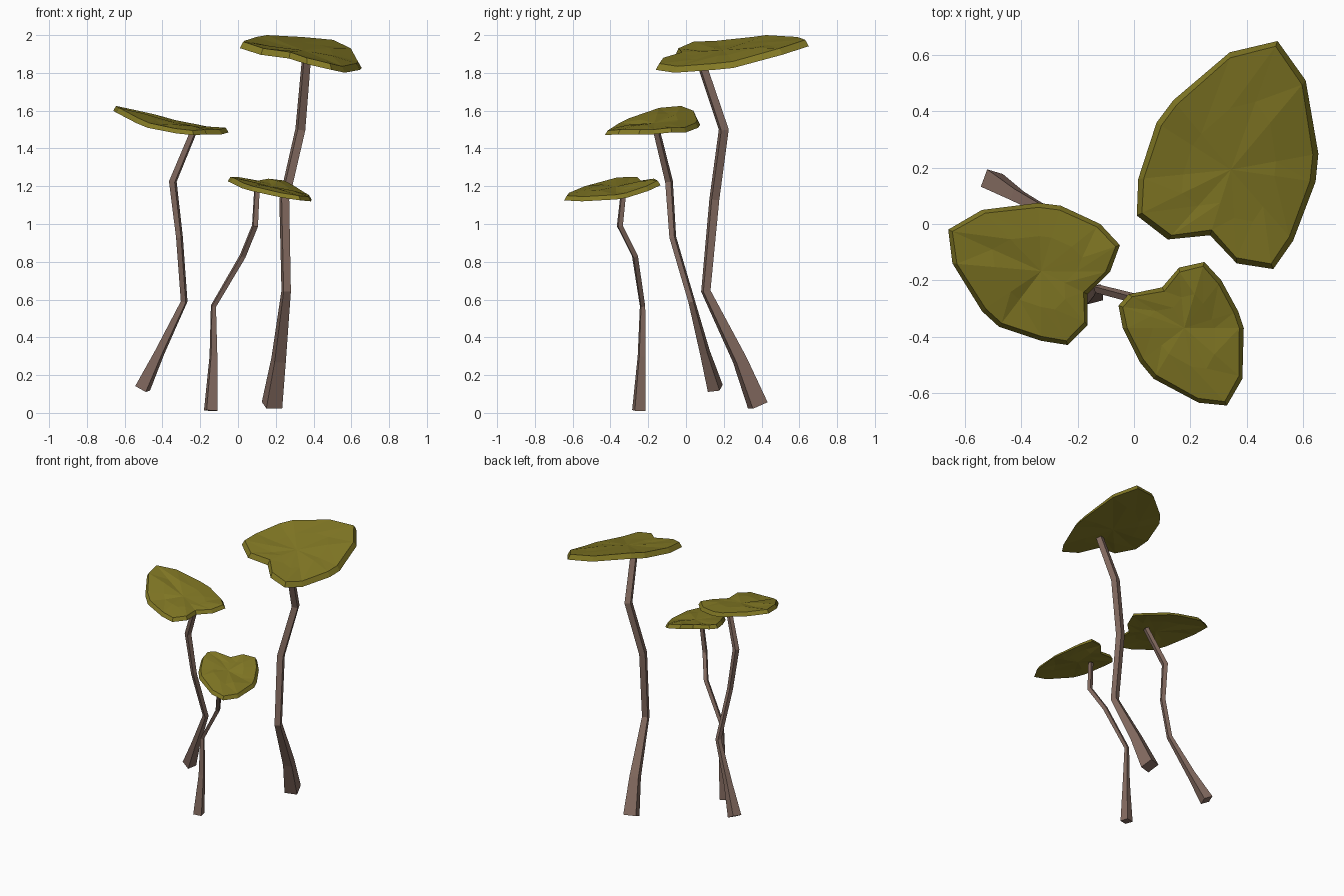
import bpy, bmesh, math, random
from mathutils import Vector

random.seed(4)


def material(name, color):
    m = bpy.data.materials.new(name)
    m.diffuse_color = (*color, 1)
    return m


OLIVE = material("olive green", (0.225, 0.19, 0.018))
BROWN = material("dusty brown", (0.235, 0.15, 0.12))


def finish(bm, name, mat):
    bmesh.ops.recalc_face_normals(bm, faces=bm.faces)
    me = bpy.data.meshes.new(name)
    bm.to_mesh(me)
    bm.free()
    me.materials.append(mat)
    bpy.context.collection.objects.link(bpy.data.objects.new(name, me))


def stem(name, path, turn):
    """Square tapered tube through (x, y, z, width) points."""
    bm = bmesh.new()
    pts = [Vector(p[:3]) for p in path]
    rings = []
    for i, p in enumerate(pts):
        d = (pts[min(i + 1, len(pts) - 1)] - pts[max(i - 1, 0)]).normalized()
        u = Vector((math.cos(turn), math.sin(turn), 0))
        u = (u - d * u.dot(d)).normalized()
        v = d.cross(u)
        h = path[i][3] / 2
        rings.append([bm.verts.new(p + u * a * h + v * b * h)
                      for a, b in ((1, 1), (-1, 1), (-1, -1), (1, -1))])
    for a, b in zip(rings, rings[1:]):
        for k in range(4):
            bm.faces.new((a[k], a[(k + 1) % 4], b[(k + 1) % 4], b[k]))
    bm.faces.new(rings[0])
    bm.faces.new(rings[-1])
    finish(bm, name, BROWN)


def leaf(name, rim, thick, inset):
    """Heart-shaped slab: wide lower rim, inset upper rim, uneven faceted faces."""
    bm = bmesh.new()
    rim = [Vector(p) for p in rim]
    n = len(rim)
    c = sum(rim, Vector()) / n
    bumps = [random.uniform(-0.009, 0.009) for _ in rim]

    def sheet(drop, shrink):
        loops = []
        for s in (1, 0.55):
            loop = []
            for p, b in zip(rim, bumps):
                q = c + (p - c) * s
                inward = Vector((c.x - p.x, c.y - p.y, 0)).normalized()
                q += inward * shrink * s
                q.z += (b if s < 1 else 0) - drop
                loop.append(bm.verts.new(q))
            loops.append(loop)
        mid = bm.verts.new(c - Vector((0, 0, drop + 0.004)))
        out, inn = loops
        for i in range(n):
            j = (i + 1) % n
            bm.faces.new((out[i], out[j], inn[j]))
            bm.faces.new((out[i], inn[j], inn[i]))
            bm.faces.new((inn[i], inn[j], mid))
        return out

    top = sheet(0, inset)
    low = sheet(thick, 0)
    for i in range(n):
        j = (i + 1) % n
        bm.faces.new((top[i], top[j], low[j], low[i]))
    finish(bm, name, OLIVE)


# Tall plant
stem("tall_stem", [(0.18, 0.38, 0.04, 0.088), (0.215, 0.285, 0.28, 0.062),
                   (0.255, 0.105, 0.645, 0.04), (0.245, 0.15, 1.13, 0.042),
                   (0.33, 0.2, 1.5, 0.042), (0.362, 0.075, 1.87, 0.038)], 0.3)
leaf("tall_leaf", [
    (0.01, 0.03, 1.965), (0.12, -0.055, 1.93), (0.27, -0.04, 1.91),
    (0.365, -0.14, 1.88), (0.495, -0.16, 1.85), (0.565, -0.06, 1.835),
    (0.645, 0.15, 1.85), (0.655, 0.25, 1.86), (0.61, 0.51, 1.93),
    (0.51, 0.65, 1.975), (0.34, 0.61, 1.99), (0.14, 0.44, 2.0),
    (0.08, 0.36, 1.99), (0.015, 0.16, 1.97)], 0.034, 0.02)

# Middle plant
stem("middle_stem", [(-0.505, 0.155, 0.13, 0.066), (-0.415, 0.1, 0.32, 0.042),
                     (-0.285, 0.03, 0.59, 0.028), (-0.31, -0.07, 0.93, 0.028),
                     (-0.345, -0.09, 1.225, 0.032), (-0.235, -0.155, 1.49, 0.028)], -0.35)
leaf("middle_leaf", [
    (-0.66, -0.02, 1.625), (-0.54, 0.05, 1.60), (-0.34, 0.075, 1.55),
    (-0.26, 0.065, 1.535), (-0.12, 0.0, 1.51), (-0.05, -0.075, 1.51),
    (-0.085, -0.17, 1.50), (-0.165, -0.25, 1.50), (-0.165, -0.36, 1.50),
    (-0.235, -0.43, 1.495), (-0.33, -0.415, 1.505), (-0.48, -0.365, 1.535),
    (-0.54, -0.31, 1.56), (-0.645, -0.14, 1.615)], 0.025, 0.016)

# Short plant
stem("short_stem", [(-0.145, -0.25, 0.012, 0.058), (-0.13, -0.235, 0.3, 0.034),
                    (-0.13, -0.23, 0.565, 0.023), (0.025, -0.27, 0.83, 0.025),
                    (0.09, -0.35, 0.99, 0.026), (0.1, -0.33, 1.18, 0.024)], 0.25)
leaf("short_leaf", [
    (-0.055, -0.29, 1.25), (-0.02, -0.25, 1.25), (0.1, -0.225, 1.23),
    (0.16, -0.155, 1.24), (0.25, -0.135, 1.23), (0.31, -0.2, 1.20),
    (0.37, -0.31, 1.165), (0.39, -0.37, 1.155), (0.385, -0.55, 1.145),
    (0.33, -0.645, 1.15), (0.23, -0.635, 1.165), (0.07, -0.55, 1.20),
    (0.02, -0.49, 1.215), (-0.04, -0.37, 1.245)], 0.025, 0.016)
